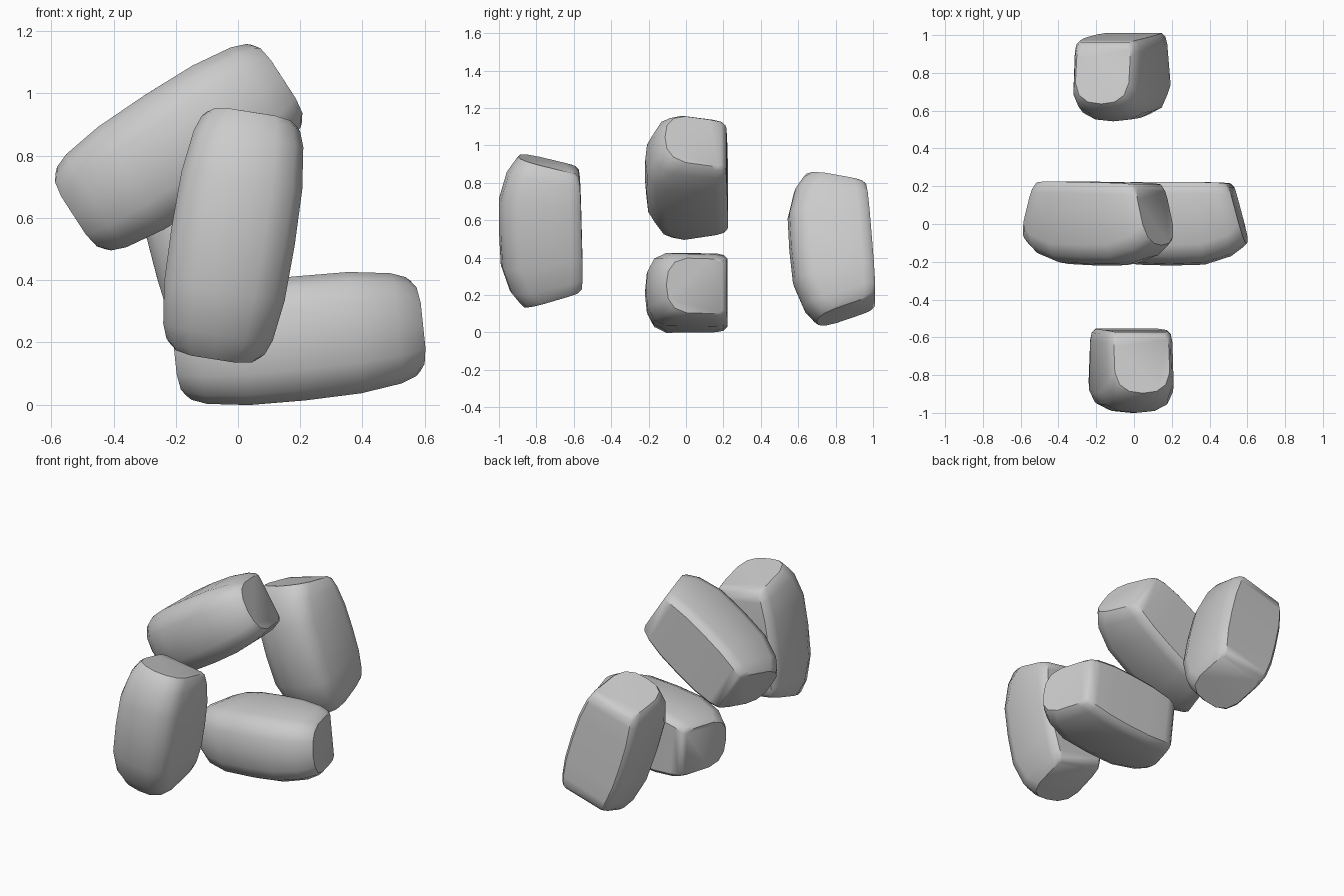
import bpy
import bmesh
from math import radians
from mathutils import Euler

if "Cube" in bpy.data.objects:
    bpy.data.objects.remove(bpy.data.objects["Cube"])

# Lengthwise stations: (fraction of half length, half width, front y, back y)
HALF = [(0.0, 0.200, -0.220, 0.222), (0.45, 0.196, -0.215, 0.222),
        (0.80, 0.178, -0.170, 0.220), (0.95, 0.160, -0.125, 0.215),
        (1.0, 0.147, -0.105, 0.195)]
STATIONS = [(-s, w, f, b) for s, w, f, b in HALF[:0:-1]] + HALF


def section(w, f, b):
    # Rounded block outline: softly crowned front, flat back
    right = [(0.5 * w, f + 0.01), (0.84 * w, f + 0.045), (w, f + 0.11),
             (w, b - 0.06), (0.96 * w, b - 0.02), (0.85 * w, b)]
    return [(0, f)] + right + [(-x, y) for x, y in reversed(right)]


def half_length(y):
    # The ends slope inward toward the back
    return 0.402 - 0.27 * max(0, y + 0.09)


def make_stone(name, location, tilt_x, tilt_y):
    bm = bmesh.new()
    rings = []
    for s, w, f, b in STATIONS:
        rings.append([bm.verts.new((x, y, s * half_length(y)))
                      for x, y in section(w, f, b)])
    n = len(rings[0])
    for lo, hi in zip(rings, rings[1:]):
        for i in range(n):
            j = (i + 1) % n
            bm.faces.new((lo[i], lo[j], hi[j], hi[i]))
    bm.faces.new(rings[0][::-1])
    bm.faces.new(rings[-1])
    bmesh.ops.recalc_face_normals(bm, faces=bm.faces[:])
    mesh = bpy.data.meshes.new(name)
    bm.to_mesh(mesh)
    bm.free()
    obj = bpy.data.objects.new(name, mesh)
    obj.location = location
    obj.rotation_euler = Euler((radians(tilt_x), radians(tilt_y), 0))
    bpy.context.collection.objects.link(obj)
    bpy.ops.object.select_all(action='DESELECT')
    obj.select_set(True)
    bpy.context.view_layer.objects.active = obj
    bpy.ops.object.shade_smooth_by_angle(angle=radians(42))
    return obj


# Four stones, each leaning differently
make_stone("front_stone", (-0.015, -0.78, 0.545), 1.5, 9)
make_stone("lower_stone", (0.195, 0.0, 0.212), 0, 84)
make_stone("upper_stone", (-0.19, 0.0, 0.827), 1, 57)
make_stone("back_stone", (-0.065, 0.772, 0.452), 4.5, -16)
